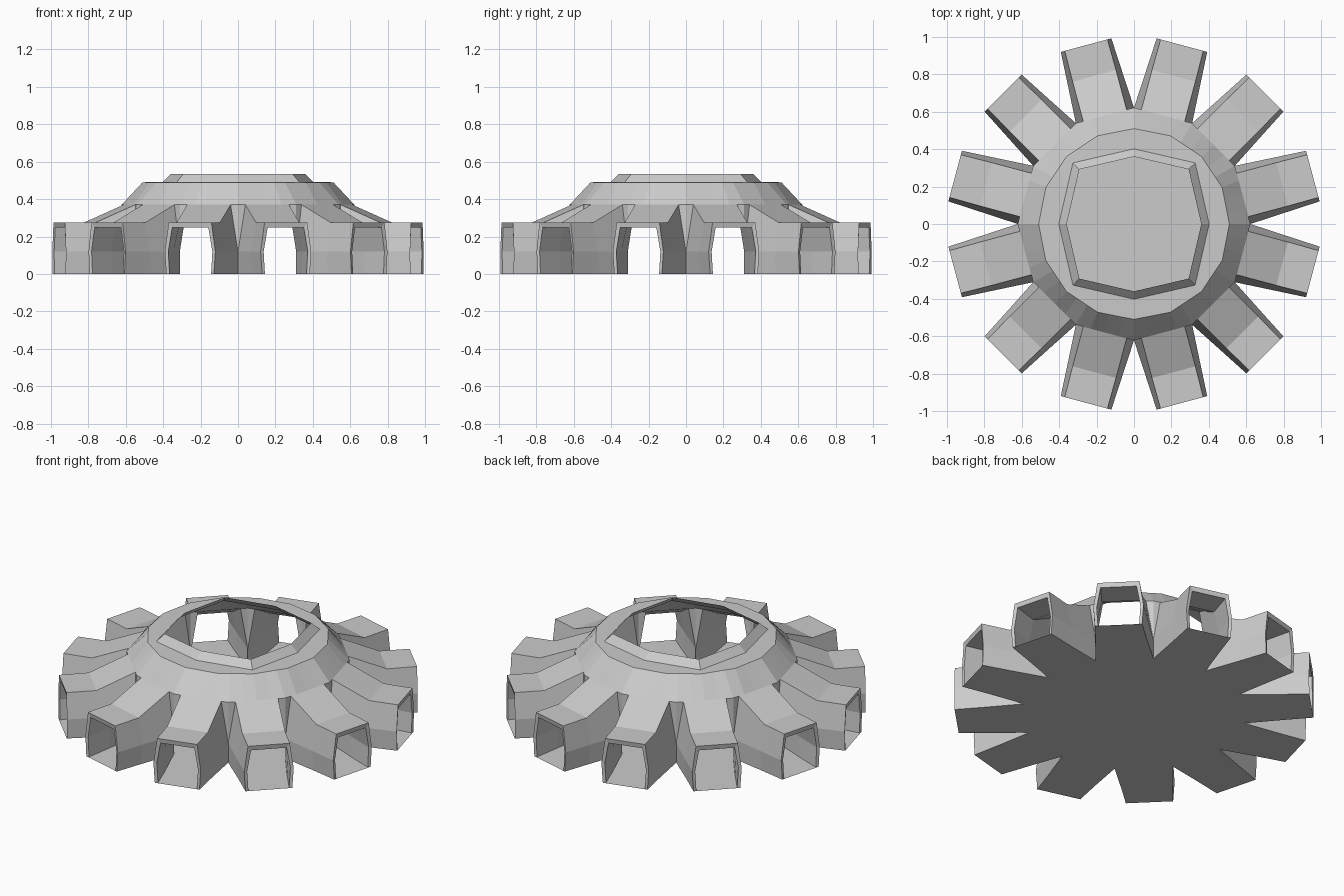
import bpy, bmesh
from math import sin, cos, radians, hypot, atan2

if "Cube" in bpy.data.objects:
    bpy.data.objects.remove(bpy.data.objects["Cube"])

ARMS = 12
VALLEY = 0.622                       # radius where neighbouring arms meet
BX, BW = VALLEY * cos(radians(15)), VALLEY * sin(radians(15))


def finish(name, bm, up=None):
    bmesh.ops.remove_doubles(bm, verts=bm.verts, dist=0.0005)
    if up is None:
        bmesh.ops.recalc_face_normals(bm, faces=bm.faces)
    else:
        for f in bm.faces:
            f.normal_update()
            if f.normal.z * up < 0:
                f.normal_flip()
    me = bpy.data.meshes.new(name)
    bm.to_mesh(me)
    bm.free()
    ob = bpy.data.objects.new(name, me)
    bpy.context.collection.objects.link(ob)
    return ob


def section(x, xt, bottom, mid, top, zt, zm=0.12, zb=0.0):
    # arch-shaped cross-section: up the right side, down the left
    return [(x, -bottom, zb), (x, -mid, zm), (xt, -top, zt),
            (xt, top, zt), (x, mid, zm), (x, bottom, zb)]


def loft(bm, a, b):
    va, vb = [bm.verts.new(p) for p in a], [bm.verts.new(p) for p in b]
    for i in range(len(a) - 1):
        bm.faces.new((va[i], va[i + 1], vb[i + 1], vb[i]))


# tunnel arm: outer skin, end rim, inner walls, corner gussets, floor strip
end = section(0.99, 0.99, 0.132, 0.14, 0.118, 0.275)
rim = section(0.985, 0.985, 0.115, 0.122, 0.1, 0.247)
bend = section(0.82, 0.82, 0.143, 0.149, 0.12, 0.275)
base = section(BX, BX, BW, BW, 0.12, 0.37)
inner_bend = section(0.82, 0.82, 0.132, 0.138, 0.108, 0.25)

for k in range(ARMS):
    bm = bmesh.new()
    for a, b in ((base, bend), (bend, end), (end, rim), (rim, inner_bend)):
        loft(bm, a, b)
    loft(bm, inner_bend, base)
    for s in (-1, 1):
        bm.faces.new([bm.verts.new(p) for p in
                      ((BX, s * 0.12, 0.37), (BX, s * BW, 0.37), (BX, s * BW, 0.12))])
    ang = radians(15 + 30 * k)
    ob = finish("tunnel_arm_%02d" % (k + 1), bm)
    ob.rotation_euler.z = ang

# star-shaped floor
bm = bmesh.new()
star = []
for k in range(ARMS):
    a = radians(15 + 30 * k)
    for x, y in ((BX, -BW), (0.82, -0.143), (0.99, -0.132), (0.99, 0.132), (0.82, 0.143)):
        star.append(bm.verts.new((x * cos(a) - y * sin(a), x * sin(a) + y * cos(a), 0)))
n = 5
core = [star[i * n] for i in range(ARMS)]
bm.faces.new(core)
for k in range(ARMS):
    bm.faces.new(star[k * n:k * n + n] + [core[(k + 1) % ARMS]])
finish("floor", bm, up=-1)

# dome: rings with 12, 16 and 8 corners, resampled to 48 points so they bridge
STEPS = 48


def ring(bm, sides, r, z, diag=None):
    corners = []
    for i in range(sides):
        a = radians(360 / sides * i)
        q = diag if diag and i % 2 else r
        corners.append((q * cos(a), q * sin(a)))
    sub = STEPS // sides
    out = []
    for i in range(STEPS):
        (x0, y0), (x1, y1) = corners[i // sub], corners[(i // sub + 1) % sides]
        t = (i % sub) / sub
        out.append(bm.verts.new((x0 + (x1 - x0) * t, y0 + (y1 - y0) * t, z)))
    return out


bm = bmesh.new()
rings = [ring(bm, 12, VALLEY, 0.37), ring(bm, 16, 0.51, 0.49),
         ring(bm, 8, 0.402, 0.492, 0.462), ring(bm, 8, 0.36, 0.535, 0.413)]
for lo, hi in zip(rings, rings[1:]):
    for i in range(STEPS):
        j = (i + 1) % STEPS
        bm.faces.new((lo[i], lo[j], hi[j], hi[i]))
finish("dome", bm, up=1)
